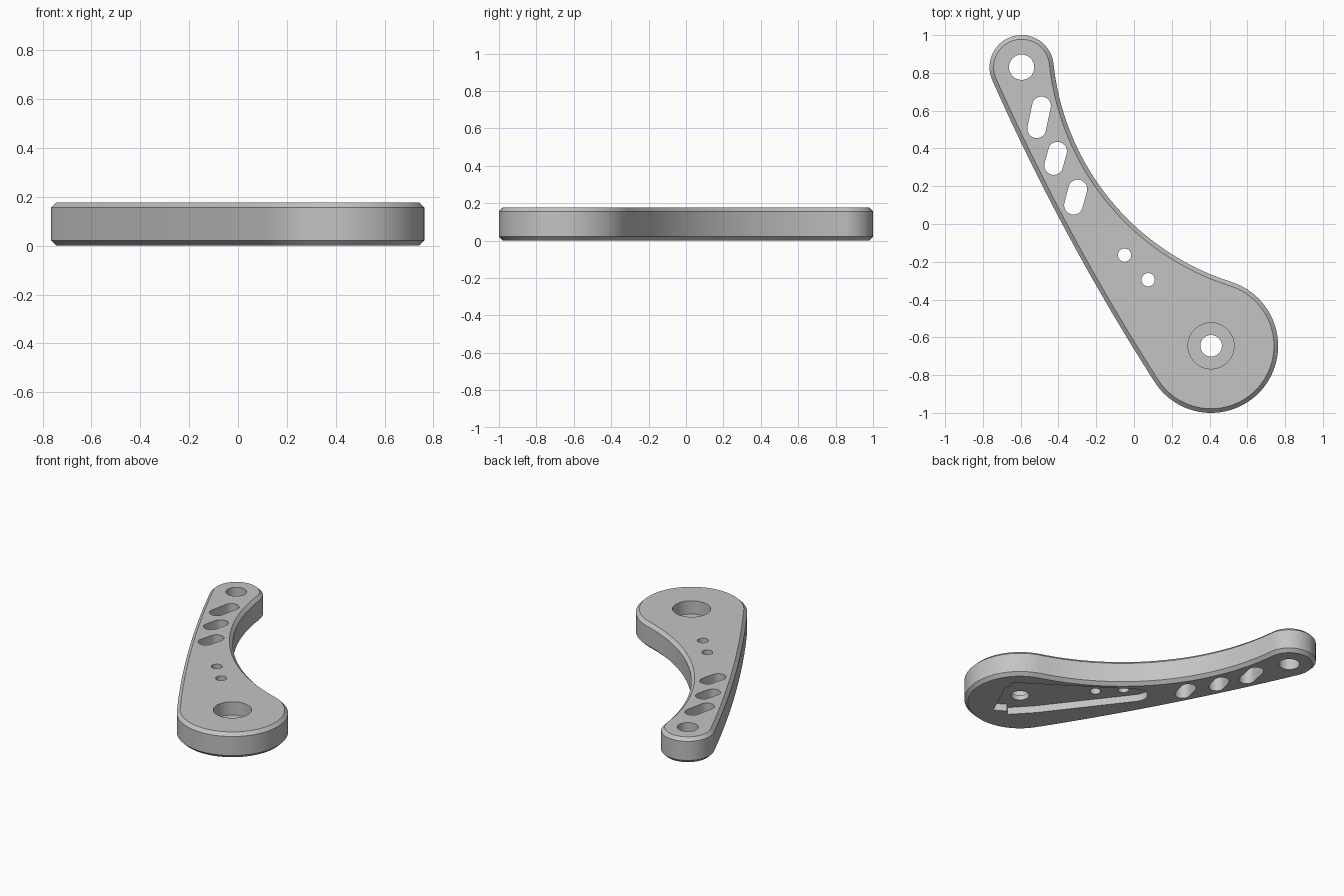
import bpy, bmesh, math
from mathutils import Vector

cube = bpy.data.objects.get("Cube")
if cube:
    bpy.data.objects.remove(cube, do_unlink=True)

HEIGHT, CHAMFER = 0.178, 0.022
SMALL, SMALL_R = Vector((-0.595, 0.83)), 0.17
BIG, BIG_R = Vector((0.408, -0.645)), 0.355
INNER_R, OUTER_R = 1.36, 12.0          # concave and convex side arcs

grey = bpy.data.materials.new("plain grey")
grey.use_nodes = True
grey.diffuse_color = (0.55, 0.55, 0.55, 1)
grey.node_tree.nodes["Principled BSDF"].inputs["Base Color"].default_value = grey.diffuse_color


def centre_at(d_small, d_big):
    """Point at given distances from both end centres, on the +x +y side."""
    span = BIG - SMALL
    d = span.length
    u = span / d
    a = (d_small ** 2 - d_big ** 2 + d * d) / (2 * d)
    return SMALL + u * a + Vector((-u.y, u.x)) * math.sqrt(d_small ** 2 - a * a)


def arc(centre, radius, start, end, n, ccw=True):
    """Arc points between two directions, leaving out the last."""
    a, b = (math.atan2(v.y, v.x) for v in (start, end))
    if ccw and b < a:
        b += math.tau
    if not ccw and b > a:
        b -= math.tau
    angles = [a + (b - a) * i / n for i in range(n)]
    return [centre + radius * Vector((math.cos(t), math.sin(t))) for t in angles]


def outline(inset):
    q = centre_at(INNER_R + SMALL_R, INNER_R + BIG_R)
    p = centre_at(OUTER_R - SMALL_R, OUTER_R - BIG_R)
    return (arc(BIG, BIG_R - inset, BIG - p, q - BIG, 56)
            + arc(q, INNER_R + inset, BIG - q, SMALL - q, 40, False)
            + arc(SMALL, SMALL_R - inset, q - SMALL, SMALL - p, 40)
            + arc(p, OUTER_R - inset, SMALL - p, BIG - p, 16))


def loft(name, layers):
    """Closed solid through (points, z) rings."""
    bm = bmesh.new()
    rings = [[bm.verts.new((p[0], p[1], z)) for p in pts] for pts, z in layers]
    for low, high in zip(rings, rings[1:]):
        n = len(low)
        for i in range(n):
            j = (i + 1) % n
            bm.faces.new((low[i], low[j], high[j], high[i]))
    bm.faces.new(rings[0][::-1])
    bm.faces.new(rings[-1])
    bmesh.ops.recalc_face_normals(bm, faces=bm.faces)
    mesh = bpy.data.meshes.new(name)
    bm.to_mesh(mesh)
    bm.free()
    mesh.materials.append(grey)
    obj = bpy.data.objects.new(name, mesh)
    bpy.context.collection.objects.link(obj)
    return obj


def slot(a, b, radius):
    """Rounded slot outline between two centres."""
    a, b = Vector(a), Vector(b)
    side = Vector((a.y - b.y, b.x - a.x))
    return (arc(b, radius, -side, side, 16) + arc(a, radius, side, -side, 16))


def circle(centre, radius):
    return [Vector(centre) + radius * Vector((math.cos(t), math.sin(t)))
            for t in (math.tau * i / 48 for i in range(48))]


# Arm body with chamfered rims
arm = loft("lever_arm", [(outline(CHAMFER), 0), (outline(0), CHAMFER),
                         (outline(0), HEIGHT - CHAMFER), (outline(CHAMFER), HEIGHT)])

# Through holes and slots
through = [circle(SMALL, 0.067), circle(BIG, 0.057),
           circle((-0.05, -0.165), 0.035), circle((0.075, -0.295), 0.035),
           slot((-0.515, 0.505), (-0.49, 0.625), 0.05),
           slot((-0.425, 0.31), (-0.405, 0.385), 0.05),
           slot((-0.32, 0.1), (-0.298, 0.185), 0.05)]
cuts = [(pts, -0.1, 0.3) for pts in through]

# Counterbore around the pivot, from the top
cuts.append((circle(BIG, 0.122), 0.085, 0.3))

# Wedge-shaped pocket in the underside, with a rounded tip
tip = arc(Vector((-0.1, -0.1)), 0.075, Vector((0.57, 0.82)), Vector((-0.8, -0.6)), 12)
pocket = tip + [Vector(p) for p in ((-0.16, -0.15), (0.25, -0.685), (0.37, -0.815),
                                    (0.4, -0.785), (0.475, -0.83), (0.605, -0.55),
                                    (0.585, -0.53), (0.61, -0.485))]
cuts.append((pocket, -0.1, 0.05))

bpy.context.view_layer.objects.active = arm
for pts, low, high in cuts:
    cutter = loft("cutter", [(pts, low), (pts, high)])
    cutter.hide_render = True
    mod = arm.modifiers.new("cut", "BOOLEAN")
    mod.operation, mod.solver, mod.object = "DIFFERENCE", "EXACT", cutter
    bpy.ops.object.modifier_apply(modifier=mod.name)
    bpy.data.objects.remove(cutter, do_unlink=True)

# Smooth walls, crisp rims
bpy.ops.object.select_all(action="DESELECT")
arm.select_set(True)
bpy.ops.object.shade_smooth_by_angle(angle=math.radians(30))
